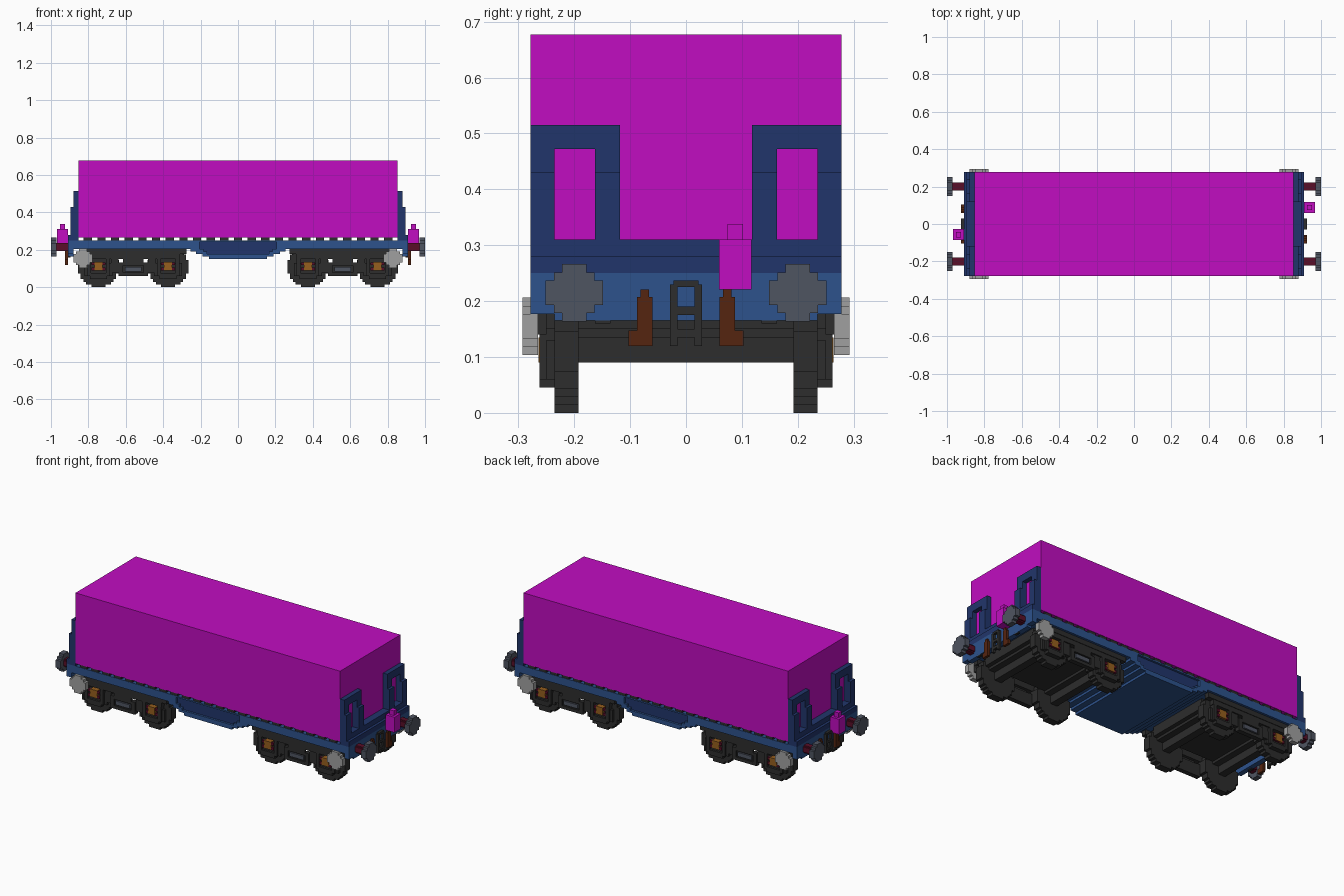
import bpy

cube = bpy.data.objects.get("Cube")
if cube:
    bpy.data.objects.remove(cube, do_unlink=True)

V = 0.0146  # block size


def material(name, rgb):
    m = bpy.data.materials.new(name)
    m.use_nodes = True
    m.diffuse_color = (*rgb, 1)
    m.node_tree.nodes["Principled BSDF"].inputs["Base Color"].default_value = (*rgb, 1)
    return m


MAGENTA = material("magenta", (0.533, 0.004, 0.533))
NAVY = material("dark blue", (0.0152, 0.0356, 0.147))
BLUE = material("mid blue", (0.026, 0.084, 0.262))
BLACK = material("charcoal", (0.026, 0.026, 0.026))
SILVER = material("light grey", (0.352, 0.352, 0.352))
STEEL = material("blue grey", (0.078, 0.089, 0.12))
MAROON = material("maroon", (0.102, 0.0044, 0.021))
BROWN = material("rust brown", (0.091, 0.018, 0.005))
OCHRE = material("ochre", (0.305, 0.114, 0.013))


def make(name, mat, verts, faces):
    me = bpy.data.meshes.new(name)
    me.from_pydata(verts, [], faces)
    me.materials.append(mat)
    ob = bpy.data.objects.new(name, me)
    bpy.context.collection.objects.link(ob)
    return ob


def boxes(name, mat, items, mx=False, my=False, at=(0, 0, 0)):
    """Boxes (x0, x1, y0, y1, z0, z1), optionally mirrored in x and y."""
    verts, faces = [], []
    for sx in ((1, -1) if mx else (1,)):
        for sy in ((1, -1) if my else (1,)):
            for x0, x1, y0, y1, z0, z1 in items:
                xs = sorted((sx * (x0 + at[0]), sx * (x1 + at[0])))
                ys = sorted((sy * (y0 + at[1]), sy * (y1 + at[1])))
                n = len(verts)
                verts += [(x, y, z + at[2]) for z in (z0, z1) for y in ys for x in xs]
                faces += [tuple(n + i for i in f) for f in
                          ((0, 2, 3, 1), (4, 5, 7, 6), (0, 1, 5, 4),
                           (2, 6, 7, 3), (0, 4, 6, 2), (1, 3, 7, 5))]
    return make(name, mat, verts, faces)


def disc(name, mat, steps, centre, depth, axis):
    """Stepped round plate; steps are (half width, half height) in blocks."""
    quarter = []
    for i, (w, h) in enumerate(steps):
        quarter.append((w, h))
        if i + 1 < len(steps):
            quarter.append((steps[i + 1][0], h))
    ring = quarter + [(-w, h) for w, h in reversed(quarter)]
    ring += [(-w, -h) for w, h in quarter] + [(w, -h) for w, h in reversed(quarter)]
    n = len(ring)
    verts = []
    for d in (-depth / 2, depth / 2):
        for a, b in ring:
            off = (d, a * V, b * V) if axis == "x" else (-a * V, d, b * V)
            verts.append(tuple(c + o for c, o in zip(centre, off)))
    faces = [tuple(reversed(range(n))), tuple(range(n, 2 * n))]
    faces += [(i, (i + 1) % n, n + (i + 1) % n, n + i) for i in range(n)]
    return make(name, mat, verts, faces)


SMALL = [(3.5, 1.5), (2.5, 2.5), (1.5, 3.5)]
WHEEL = [(7.5, 2.5), (6.5, 4.5), (5.5, 5.5), (4.5, 6.5), (2.5, 7.5)]

# Cargo block on cross slats
boxes("cargo", MAGENTA, [(-0.853, 0.853, -0.278, 0.278, 0.265, 0.677)])
boxes("floor_slats", BLACK, [(i * 0.073 - 0.022, i * 0.073 + 0.022, -0.276, 0.276, 0.25, 0.265)
                             for i in range(-11, 12)])

# Deck and stepped belly with a recessed panel on each side
rows = [(0.242, 0.25, 0, 0.91), (0.205, 0.242, 0.205, 0.91), (0.19, 0.205, 0.185, 0.255),
        (0.177, 0.19, 0.165, 0.225), (0.164, 0.177, 0, 0.19), (0.15, 0.164, 0, 0.155)]
boxes("deck_core", BLUE, [(-o, o, -0.262, 0.262, a, b) for a, b, i, o in rows])
boxes("side_beams", BLUE, [(i, o, 0.262, 0.278, a, b) for a, b, i, o in rows], True, True)
boxes("side_panels", NAVY, [(-i, i, 0.262, 0.266, a, b) for a, b, i, o in rows if i], my=True)
boxes("headstocks", BLUE, [(0.88, 0.91, -0.235, 0.235, 0.165, 0.205),
                           (0.88, 0.91, 0.235, 0.278, 0.177, 0.205)], True, True)

# End bulkheads: stepped uprights with a window on each side
end = [(0.853, 0.895, -0.278, 0.278, 0.25, 0.31), (0.895, 0.91, -0.278, 0.278, 0.25, 0.28)]
boxes("bulkhead_sills", NAVY, end, mx=True)
post = []
for x0, x1, top in ((0.853, 0.88, 0.515), (0.88, 0.895, 0.43)):
    post += [(x0, x1, 0.118, 0.163, 0.31, top), (x0, x1, 0.235, 0.278, 0.31, top)]
post.append((0.853, 0.88, 0.163, 0.235, 0.472, 0.515))
boxes("bulkhead_posts", NAVY, post, True, True)

# Buffers, side handwheels
for sx in (-1, 1):
    for sy in (-1, 1):
        disc("buffer_head", STEEL, SMALL, (sx * 0.985, sy * 0.2, 0.215), 0.03, "x")
        disc("handwheel", SILVER, SMALL, (sx * 0.829, sy * 0.279, 0.155), 0.028, "y")
boxes("buffer_shafts", MAROON, [(0.91, 0.97, 0.178, 0.222, 0.2, 0.23),
                                (0.91, 0.97, 0.185, 0.215, 0.193, 0.237)], True, True)
boxes("handwheel_brackets", BLACK, [(0.815, 0.843, 0.25, 0.266, 0.14, 0.205)], True, True)

# Couplers, hoses and end lamps
boxes("coupler", BLACK, [(0.91, 0.925, 0.015, 0.029, 0.12, 0.23),
                         (0.91, 0.925, 0, 0.022, 0.225, 0.237),
                         (0.91, 0.925, 0, 0.015, 0.175, 0.19),
                         (0.91, 0.925, 0, 0.015, 0.135, 0.15),
                         (0.895, 0.91, 0.135, 0.163, 0.16, 0.177)], True, True)
boxes("brake_hoses", BROWN, [(0.91, 0.925, 0.06, 0.088, 0.12, 0.207),
                             (0.91, 0.925, 0.066, 0.081, 0.207, 0.221),
                             (0.91, 0.925, 0.088, 0.103, 0.12, 0.147)], True, True)
lamp = [(0.91, 0.967, -0.029, 0.029, 0.221, 0.31), (0.925, 0.953, -0.014, 0.014, 0.31, 0.338)]
boxes("lamp_left", MAGENTA, lamp, at=(0, 0.088, 0))
boxes("lamp_right", MAGENTA, [(-b, -a, c, d, e, f) for a, b, c, d, e, f in lamp], at=(0, -0.057, 0))

# Bogies
C, W = 0.56, 0.186  # bogie centre, wheel offset from it
frame = [(-0.285, 0.285, 0.235, 0.265, 0.177, 0.205), (-0.25, 0.25, 0.235, 0.262, 0.15, 0.177),
         (-0.06, 0.06, 0.235, 0.252, 0.075, 0.13), (-0.075, 0.075, 0.235, 0.262, 0.06, 0.078),
         (-0.06, 0.06, 0.235, 0.262, 0.115, 0.13), (-0.055, 0.055, 0.252, 0.262, 0.13, 0.15)]
for s in (-1, 1):
    w = s * W
    frame += [(w - 0.075, w + 0.075, 0.235, 0.25, 0.06, 0.13),
              (w - 0.045, w + 0.045, 0.235, 0.262, 0.045, 0.075),
              (w - 0.06, w - 0.04, 0.235, 0.262, 0.06, 0.15),
              (w + 0.04, w + 0.06, 0.235, 0.262, 0.06, 0.15),
              (s * 0.067 - 0.012, s * 0.067 + 0.012, 0.235, 0.262, 0.06, 0.132),
              (s * 0.1 - 0.02, s * 0.1 + 0.02, 0.235, 0.255, 0.08, 0.17)]
boxes("bogie_side_frames", BLACK, frame, True, True, (C, 0, 0))
boxes("bogie_springs", STEEL, [(-0.045, 0.045, 0.252, 0.262, 0.085, 0.108)], True, True, (C, 0, 0))
boxes("bogie_plates", BLACK, [(-0.27, 0.27, -0.192, 0.192, 0.15, 0.206)], mx=True, at=(C, 0, 0))
for s in (-1, 1):
    at = (C + s * W, 0, 0)
    boxes("axles", BLACK, [(-0.022, 0.022, -0.2, 0.2, 0.09, 0.135),
                           (-0.06, 0.06, -0.192, 0.192, 0.135, 0.15)], mx=True, at=at)
    boxes("axle_box_guides", MAROON, [(-0.037, 0.037, 0.25, 0.262, 0.09, 0.105),
                                      (-0.037, 0.037, 0.25, 0.262, 0.118, 0.132)], True, True, at)
    boxes("axle_boxes", OCHRE, [(-0.022, 0.022, 0.235, 0.264, 0.09, 0.135)], True, True, at)
    for sx in (-1, 1):
        for sy in (-1, 1):
            disc("wheel", BLACK, WHEEL, (sx * at[0], sy * 0.2135, 7.5 * V), 0.043, "y")
